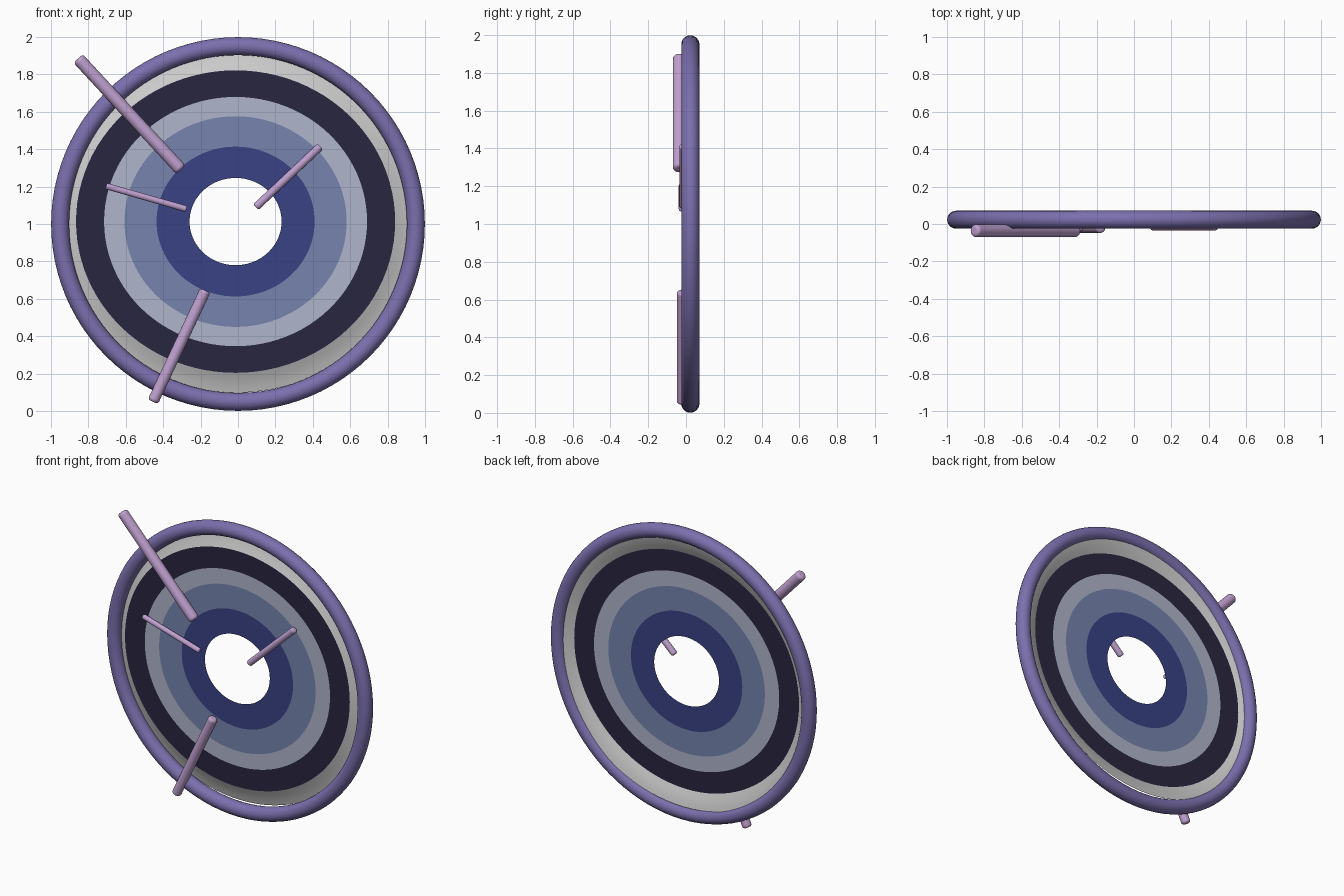
import bpy, bmesh, math
from mathutils import Vector

if "Cube" in bpy.data.objects:
    bpy.data.objects.remove(bpy.data.objects["Cube"])

def material(name, rgb):
    m = bpy.data.materials.new(name)
    m.diffuse_color = (*rgb, 1)
    m.use_nodes = True
    m.node_tree.nodes["Principled BSDF"].inputs["Base Color"].default_value = m.diffuse_color
    return m

purple = material("purple", (0.20, 0.16, 0.42))
lilac = material("lilac", (0.52, 0.35, 0.62))

def annulus(name, profile, mat=None, n=96, cx=-0.013, cz=1.013, zscale=0.948):
    """Elliptical band lofted through (radius, y) points."""
    bm = bmesh.new()
    rings = [[bm.verts.new((cx + r * math.cos(2 * math.pi * i / n), y,
                            cz + r * zscale * math.sin(2 * math.pi * i / n)))
              for i in range(n)] for r, y in profile]
    for a, b in zip(rings, rings[1:]):
        for i in range(n):
            j = (i + 1) % n
            bm.faces.new((a[i], b[i], b[j], a[j])).smooth = True
    me = bpy.data.meshes.new(name)
    bm.to_mesh(me)
    bm.free()
    ob = bpy.data.objects.new(name, me)
    bpy.context.collection.objects.link(ob)
    if mat:
        me.materials.append(mat)
    return ob

def peg(name, a, b, y, r):
    """Round rod with softened ends; a and b are (x, z) tips."""
    a, b = Vector((a[0], y, a[1])), Vector((b[0], y, b[1]))
    d = b - a
    bpy.ops.mesh.primitive_cylinder_add(vertices=32, radius=r, depth=d.length,
                                        location=(a + b) / 2,
                                        rotation=d.to_track_quat('Z', 'Y').to_euler())
    ob = bpy.context.object
    ob.name = name
    ob.data.materials.append(lilac)
    bev = ob.modifiers.new("round ends", 'BEVEL')
    bev.width, bev.segments = r * 0.5, 4
    bpy.ops.object.shade_smooth_by_angle(angle=math.radians(40))

# outer rim
bpy.ops.mesh.primitive_torus_add(major_radius=0.951, minor_radius=0.048,
                                 major_segments=96, minor_segments=24,
                                 location=(0, 0.023, 1.0), rotation=(math.pi / 2, 0, 0))
rim = bpy.context.object
rim.name = "outer_rim"
rim.data.materials.append(purple)
bpy.ops.object.shade_smooth()

# sloped grey dish between rim and disc
Y = 0.012
annulus("grey_dish", [(0.965, 0.05), (0.93, 0.042), (0.89, 0.028), (0.853, Y)])

# flat coloured bands, outside to inside
bands = [("dark_band", 0.853, 0.703, (0.022, 0.019, 0.05)),
         ("pale_band", 0.703, 0.594, (0.43, 0.46, 0.60)),
         ("mid_blue_band", 0.594, 0.4225, (0.18, 0.23, 0.42)),
         ("deep_blue_band", 0.4225, 0.246, (0.04, 0.055, 0.23))]
for name, ro, ri, rgb in bands:
    annulus(name, [(ro, Y), (ri, Y)], material(name, rgb))

# pegs across the front
peg("upper_left_peg", (-0.855, 1.885), (-0.305, 1.29), -0.036, 0.034)
peg("lower_peg", (-0.175, 0.645), (-0.455, 0.05), -0.018, 0.030)
peg("right_peg", (0.44, 1.415), (0.095, 1.09), -0.014, 0.021)
peg("left_peg", (-0.705, 1.203), (-0.275, 1.08), -0.022, 0.017)
